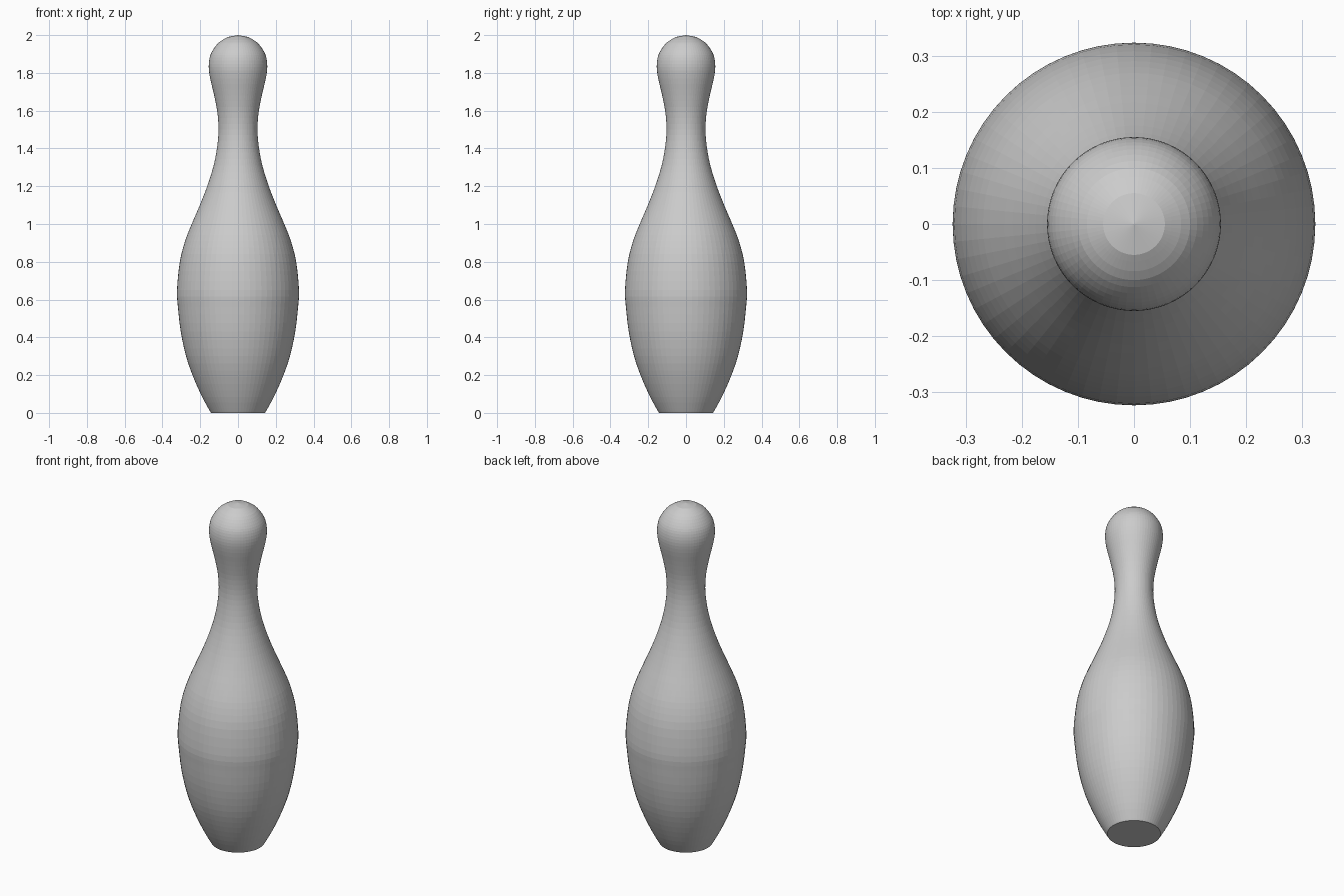
import bpy, bmesh
from math import tau, cos, sin

if "Cube" in bpy.data.objects:
    bpy.data.objects.remove(bpy.data.objects["Cube"])

SIDES = 64
STEPS = 3

# Pin outline as (radius, height), from the base to the crown
outline = [(0.148, 0.008), (0.19, 0.085), (0.237, 0.19), (0.275, 0.30), (0.303, 0.43),
           (0.318, 0.56), (0.323, 0.65), (0.308, 0.80), (0.28, 0.91), (0.245, 1.0),
           (0.202, 1.10), (0.163, 1.20), (0.129, 1.31), (0.11, 1.41), (0.103, 1.50),
           (0.109, 1.59), (0.126, 1.68), (0.147, 1.77), (0.155, 1.83), (0.15, 1.881),
           (0.133, 1.921), (0.1, 1.962), (0.055, 1.99)]


def smooth_curve(pts, steps):
    """Catmull-Rom curve through the outline points."""
    ext = [pts[0]] + pts + [pts[-1]]
    out = []
    for a, b, c, d in zip(ext, ext[1:], ext[2:], ext[3:]):
        for i in range(steps):
            t = i / steps
            out.append(tuple(0.5 * (2 * q + (s - p) * t + (2 * p - 5 * q + 4 * s - u) * t * t
                                    + (3 * q - p - 3 * s + u) * t ** 3)
                             for p, q, s, u in zip(a, b, c, d)))
    return out + [pts[-1]]


# Body: revolve the outline, with a flat base and a fan-shaped crown
bm = bmesh.new()
profile = [(0.143, 0.0)] + smooth_curve(outline, STEPS)
rings = [[bm.verts.new((r * cos(tau * k / SIDES), r * sin(tau * k / SIDES), z))
          for k in range(SIDES)] for r, z in profile]
for lo, hi in zip(rings, rings[1:]):
    for k in range(SIDES):
        n = (k + 1) % SIDES
        bm.faces.new((lo[k], lo[n], hi[n], hi[k]))
bm.faces.new(rings[0][::-1])
tip = bm.verts.new((0, 0, 2.0))
for k in range(SIDES):
    bm.faces.new((rings[-1][k], rings[-1][(k + 1) % SIDES], tip))

mesh = bpy.data.meshes.new("bowling_pin")
bm.to_mesh(mesh)
bm.free()
bpy.context.collection.objects.link(bpy.data.objects.new("bowling_pin", mesh))
